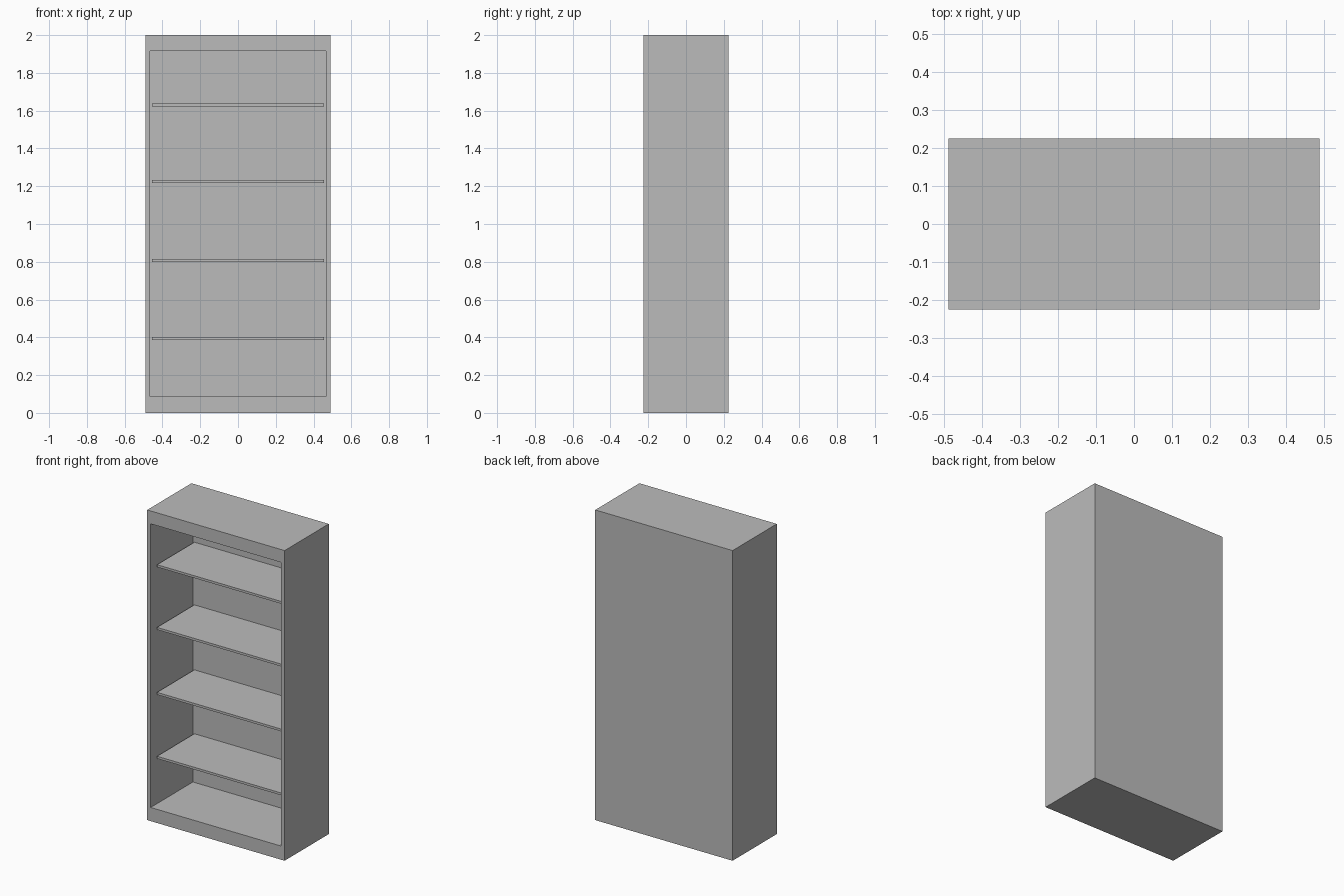
import bpy
import bmesh
from mathutils import Vector

cube = bpy.data.objects.get("Cube")
if cube:
    bpy.data.objects.remove(cube, do_unlink=True)

# One flat grey for the whole bookcase
grey = bpy.data.materials.new("plain grey")
grey.use_nodes = True
grey.diffuse_color = (0.5, 0.5, 0.5, 1)
bsdf = grey.node_tree.nodes["Principled BSDF"]
bsdf.inputs["Base Color"].default_value = grey.diffuse_color

HALF_W, HALF_D, HEIGHT = 0.49, 0.225, 2.0
INNER_W = 0.455                       # half width of the opening
FLOOR, CEILING = 0.088, 1.917         # bottom and top of the opening
BACK_Y = 0.205                        # inner face of the back
SHELF_FRONT = -0.175


def add_object(name, bm):
    bmesh.ops.recalc_face_normals(bm, faces=bm.faces)
    mesh = bpy.data.meshes.new(name)
    bm.to_mesh(mesh)
    bm.free()
    mesh.materials.append(grey)
    obj = bpy.data.objects.new(name, mesh)
    bpy.context.collection.objects.link(obj)
    return obj


def box(low, high):
    low, high = Vector(low), Vector(high)
    bm = bmesh.new()
    bmesh.ops.create_cube(bm, size=1)
    bmesh.ops.scale(bm, vec=high - low, verts=bm.verts)
    bmesh.ops.translate(bm, vec=(low + high) / 2, verts=bm.verts)
    return bm


# Case: a solid block whose front is inset to a rim and pushed inwards
bm = box((-HALF_W, -HALF_D, 0), (HALF_W, HALF_D, HEIGHT))
front = min(bm.faces, key=lambda f: f.calc_center_median().y)
bmesh.ops.inset_individual(bm, faces=[front], thickness=HALF_W - INNER_W)
for v in front.verts:
    v.co.z = FLOOR if v.co.z < HEIGHT / 2 else CEILING
cavity = bmesh.ops.extrude_discrete_faces(bm, faces=[front])["faces"][0]
for v in cavity.verts:
    v.co.y = BACK_Y
add_object("case", bm)

# Four thin shelves, set back from the front rim
for i, top in enumerate((0.402, 0.814, 1.233, 1.637), 1):
    add_object(f"shelf_{i}", box((-INNER_W, SHELF_FRONT, top - 0.015),
                                 (INNER_W, BACK_Y, top)))
